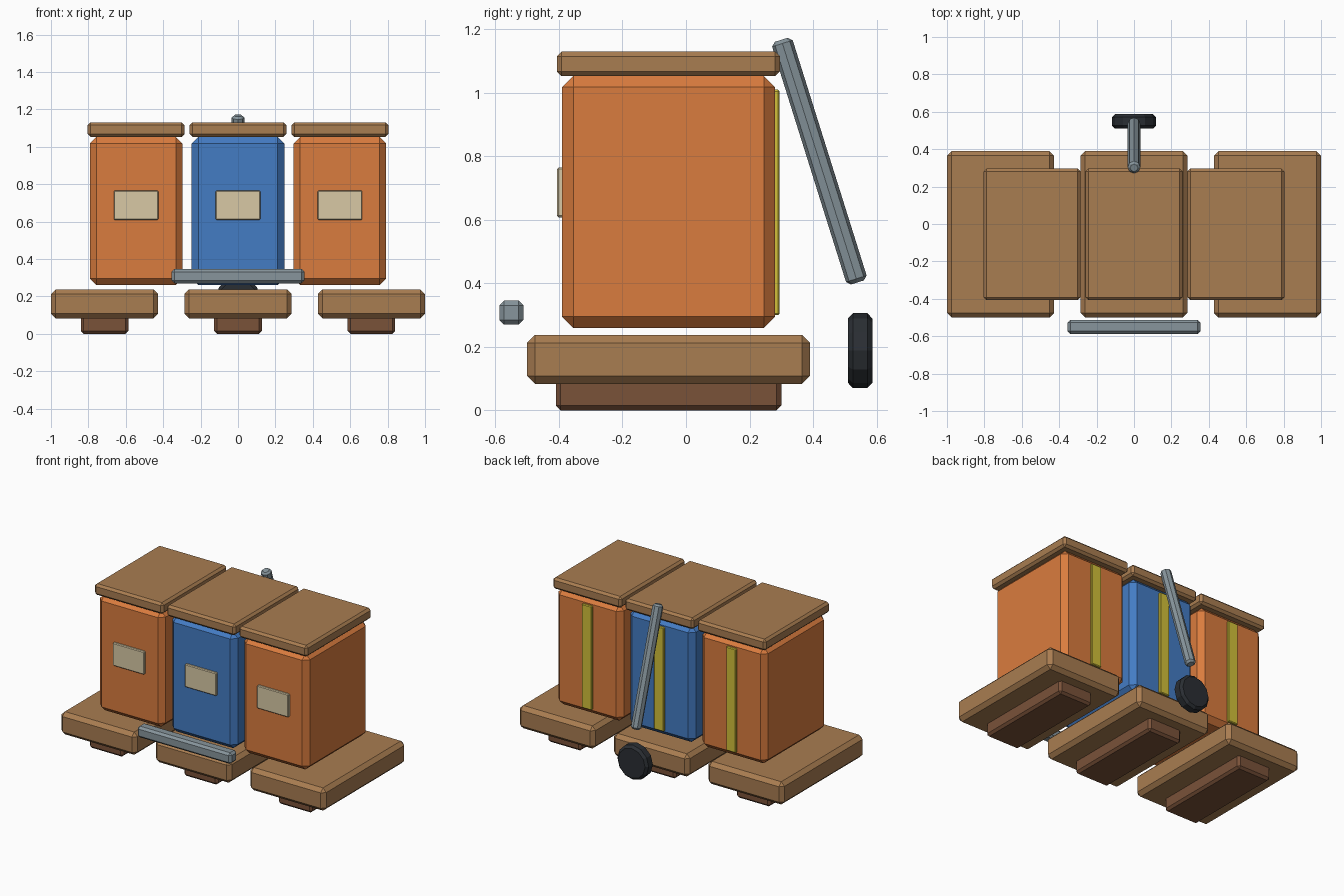
import bpy
from mathutils import Vector

if "Cube" in bpy.data.objects:
    bpy.data.objects.remove(bpy.data.objects["Cube"])


def material(name, hex_rgb):
    def lin(c):
        return c / 12.92 if c <= 0.04045 else ((c + 0.055) / 1.055) ** 2.4
    m = bpy.data.materials.new(name)
    m.diffuse_color = [lin(int(hex_rgb[i:i + 2], 16) / 255) for i in (0, 2, 4)] + [1]
    m.use_nodes = True
    m.node_tree.nodes["Principled BSDF"].inputs["Base Color"].default_value = m.diffuse_color
    return m


WOOD = material("wood", "A97D51")
DARK_WOOD = material("dark_wood", "7A5239")
ORANGE = material("orange", "DA7C3E")
BLUE = material("blue", "447CC4")
PAPER = material("paper", "D8C9A5")
YELLOW = material("yellow", "D2C03A")
STEEL = material("steel", "87959C")
RUBBER = material("rubber", "2A2E33")


def finish(name, mat, bevel):
    ob = bpy.context.object
    ob.name = name
    ob.data.materials.append(mat)
    mod = ob.modifiers.new("chamfer", 'BEVEL')
    mod.width = bevel
    mod.segments = 1
    mod.limit_method = 'ANGLE'
    mod.angle_limit = 1.1
    return ob


def box(name, x, y, z, mat, bevel):
    """Chamfered box from (min, max) ranges."""
    lo, hi = Vector((x[0], y[0], z[0])), Vector((x[1], y[1], z[1]))
    bpy.ops.mesh.primitive_cube_add(size=1, location=(lo + hi) / 2)
    bpy.context.object.scale = hi - lo
    bpy.ops.object.transform_apply(location=False, rotation=False, scale=True)
    return finish(name, mat, bevel)


def rod(name, a, b, radius, sides, mat, bevel):
    """Chamfered cylinder between two points."""
    a, b = Vector(a), Vector(b)
    d = b - a
    bpy.ops.mesh.primitive_cylinder_add(vertices=sides, radius=radius, depth=d.length,
                                        location=(a + b) / 2)
    bpy.context.object.rotation_euler = d.to_track_quat('Z', 'Y').to_euler()
    return finish(name, mat, bevel)


def span(centre, width):
    return (centre - width / 2, centre + width / 2)


for side, tag in ((-1, "left"), (0, "middle"), (1, "right")):
    # pallet deck and its runner
    px = side * 0.713
    box(f"{tag}_deck", span(px, 0.573), (-0.50, 0.39), (0.083, 0.238), WOOD, 0.025)
    box(f"{tag}_runner", span(px, 0.255), (-0.41, 0.30), (0, 0.10), DARK_WOOD, 0.015)
    # bin, lid, front label and rear strap
    bx = side * 0.545
    box(f"{tag}_bin", span(bx, 0.495), (-0.39, 0.28), (0.26, 1.053),
        ORANGE if side else BLUE, 0.035)
    box(f"{tag}_lid", span(bx, 0.518), (-0.407, 0.296), (1.053, 1.13), WOOD, 0.015)
    box(f"{tag}_label", span(bx, 0.238), (-0.406, -0.385), (0.608, 0.765), PAPER, 0.005)
    box(f"{tag}_strap", span(bx, 0.075), (0.27, 0.295), (0.30, 1.01), YELLOW, 0.005)

# front rail
box("front_rail", (-0.355, 0.355), (-0.588, -0.512), (0.27, 0.346), STEEL, 0.015)

# rear lever and wheel
rod("rear_lever", (0, 0.54, 0.403), (0, 0.30, 1.167), 0.034, 8, STEEL, 0.012)
rod("rear_wheel", (0, 0.51, 0.188), (0, 0.587, 0.188), 0.118, 12, RUBBER, 0.016)
